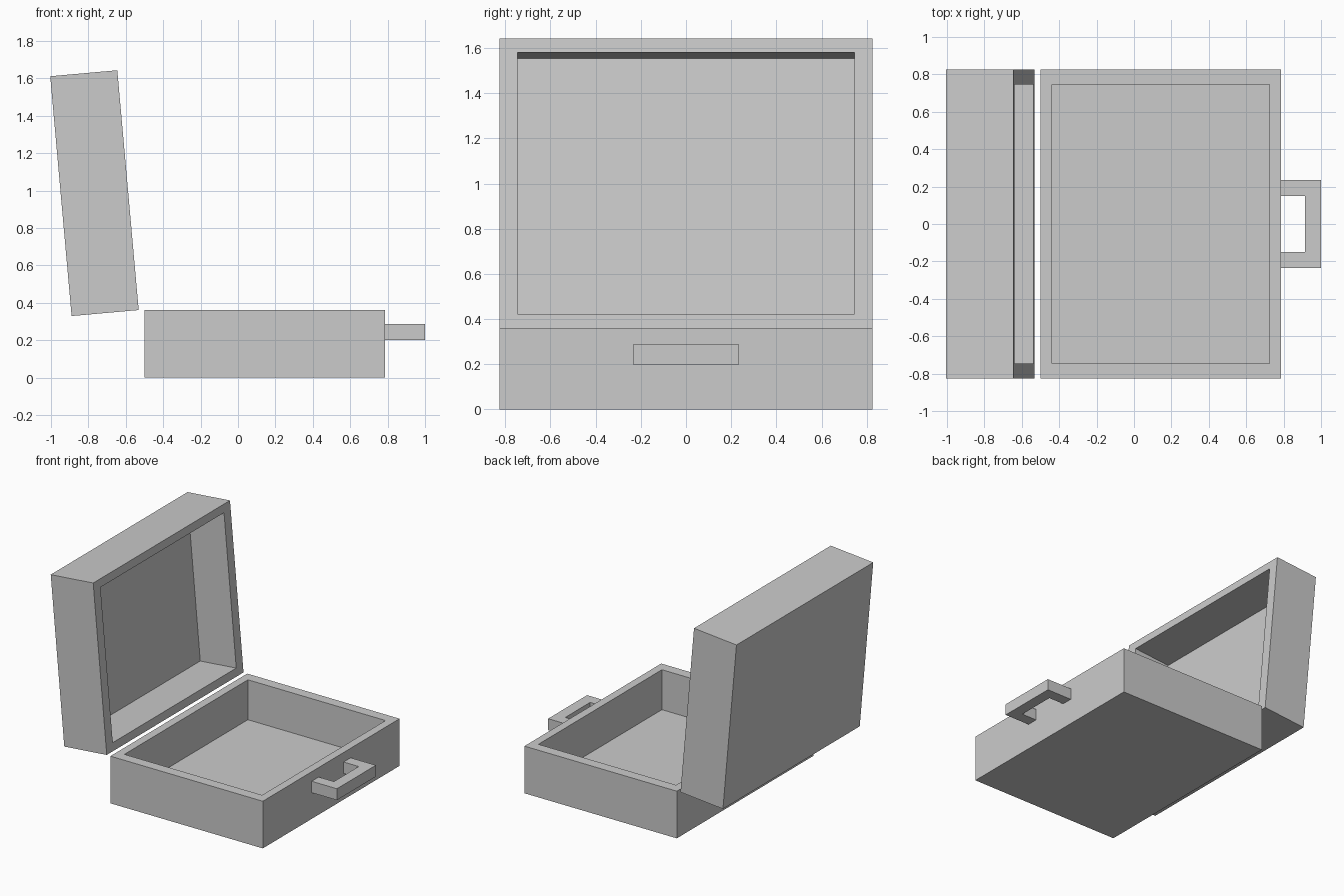
import bpy, bmesh
from math import radians
from mathutils import Vector

if "Cube" in bpy.data.objects:
    bpy.data.objects.remove(bpy.data.objects["Cube"])

LENGTH, HALF_W, DEPTH = 1.287, 0.825, 0.36
WALL_X, WALL_Y, FLOOR = 0.062, 0.08, 0.055


def finish(name, bm, location=(0, 0, 0), tilt=0):
    bmesh.ops.recalc_face_normals(bm, faces=bm.faces)
    mesh = bpy.data.meshes.new(name)
    bm.to_mesh(mesh)
    bm.free()
    obj = bpy.data.objects.new(name, mesh)
    obj.location = location
    obj.rotation_euler.y = radians(tilt)
    bpy.context.collection.objects.link(obj)
    return obj


def rectangle(bm, x0, x1, half_w, z):
    return [bm.verts.new((x, y, z)) for x, y in
            ((x0, -half_w), (x1, -half_w), (x1, half_w), (x0, half_w))]


def tray(name, direction, location, tilt=0):
    """Open shell: rim at local z = 0, body reaching along direction."""
    bm = bmesh.new()
    ix0, ix1, iy = WALL_X, LENGTH - WALL_X, HALF_W - WALL_Y
    rings = [rectangle(bm, 0, LENGTH, HALF_W, direction * DEPTH),
             rectangle(bm, 0, LENGTH, HALF_W, 0),
             rectangle(bm, ix0, ix1, iy, 0),
             rectangle(bm, ix0, ix1, iy, direction * (DEPTH - FLOOR))]
    for a, b in zip(rings, rings[1:]):
        for i in range(4):
            j = (i + 1) % 4
            bm.faces.new((a[i], a[j], b[j], b[i]))
    bm.faces.new(rings[0])
    bm.faces.new(rings[-1])
    return finish(name, bm, location, tilt)


# Case base and matching lid, swung open past vertical
tray("case_base", -1, (-0.5, 0, DEPTH))
tray("case_lid", 1, (-0.531, 0, 0.361), tilt=-95.1)

# Carrying handle: U-shaped profile extruded upwards
half = [(0.787, 0.15), (0.915, 0.15), (1.0, 0.235), (0.787, 0.235)]
bm = bmesh.new()
outline = [(0.787, -0.235), (1.0, -0.235), (1.0, 0.235), (0.787, 0.235),
           (0.787, 0.15), (0.915, 0.15), (0.915, -0.15), (0.787, -0.15)]
face = bm.faces.new([bm.verts.new((x, y, 0.2)) for x, y in outline])
top = bmesh.ops.extrude_face_region(bm, geom=[face], use_keep_orig=True)["geom"]
bmesh.ops.translate(bm, vec=Vector((0, 0, 0.087)),
                    verts=[g for g in top if isinstance(g, bmesh.types.BMVert)])
finish("handle", bm)
